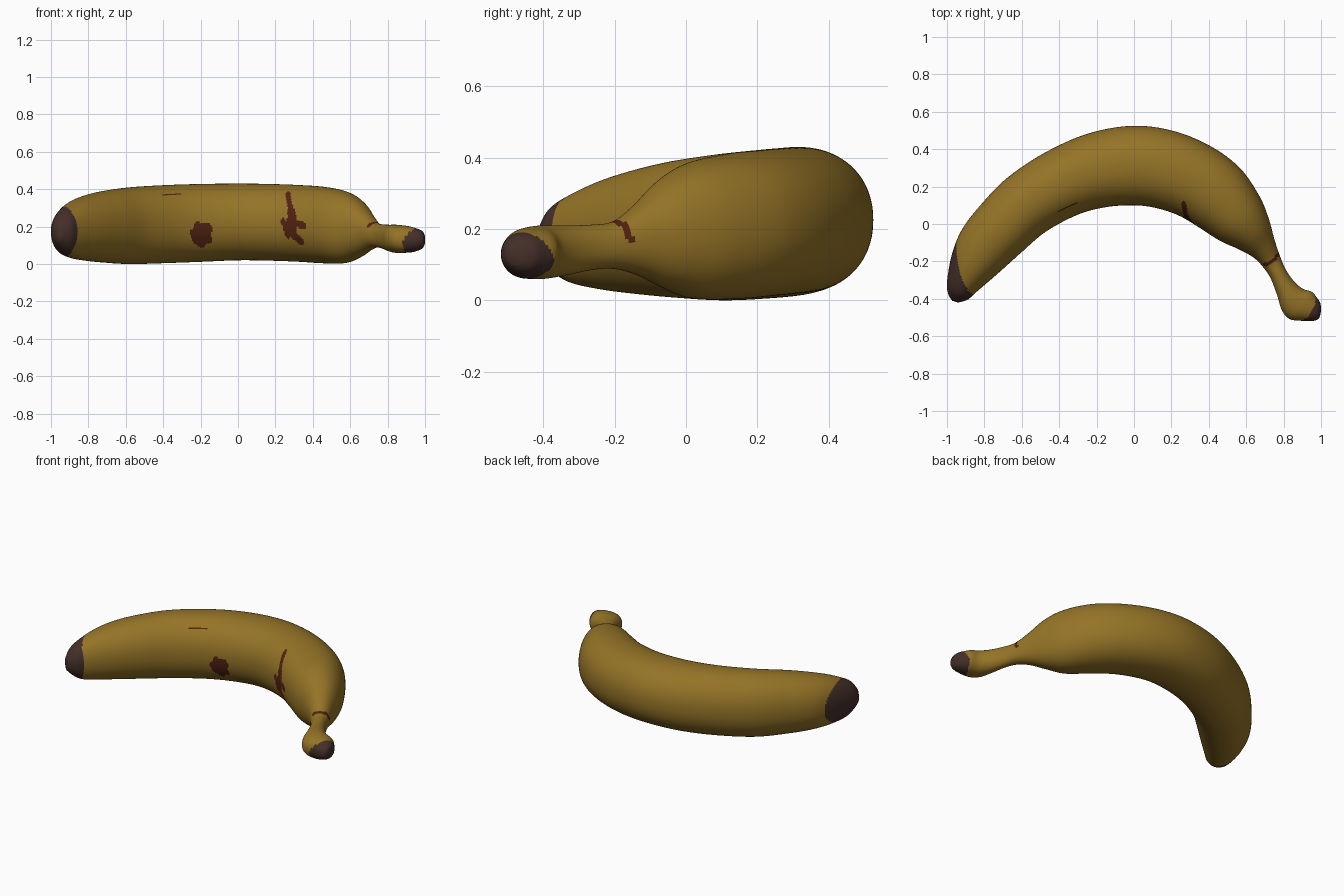
import bpy, bmesh, math
from mathutils import Vector

if "Cube" in bpy.data.objects:
    bpy.data.objects.remove(bpy.data.objects["Cube"])

# Cross-section stations: outer x, y, inner x, y, bottom z, top z
S = [
    (-.99, -.385, -.94, -.42, .12, .21), (-1.0, -.34, -.89, -.405, .085, .26),
    (-.995, -.27, -.85, -.37, .05, .295), (-.97, -.15, -.78, -.31, .03, .335),
    (-.92, -.03, -.70, -.24, .018, .365), (-.83, .09, -.60, -.15, .008, .39),
    (-.68, .245, -.47, -.04, .0, .41), (-.47, .385, -.30, .05, .005, .422),
    (-.24, .485, -.15, .09, .012, .428), (0, .525, 0, .10, .02, .43),
    (.22, .495, .12, .085, .018, .428), (.42, .41, .24, .045, .012, .422),
    (.57, .295, .35, -.02, .004, .412), (.67, .15, .46, -.09, .005, .388),
    (.72, .03, .56, -.135, .035, .34), (.75, -.08, .64, -.18, .07, .27),
    (.78, -.17, .69, -.23, .088, .222), (.81, -.24, .73, -.29, .085, .212),
    (.85, -.30, .765, -.38, .07, .21), (.90, -.345, .79, -.46, .06, .21),
    (.95, -.362, .83, -.507, .06, .205), (.975, -.39, .89, -.517, .064, .196),
    (.995, -.42, .96, -.518, .08, .18), (1.0, -.45, .99, -.505, .10, .16)]
SIDES = 144


def spline(a, b, c, d, t):
    return [.5 * (2 * q + (r - p) * t + (2 * p - 5 * q + 4 * r - s) * t * t
                  + (3 * q - p - 3 * r + s) * t ** 3) for p, q, r, s in zip(a, b, c, d)]


def centre(s):
    return Vector(((s[0] + s[2]) / 2, (s[1] + s[3]) / 2, (s[4] + s[5]) / 2))


# Smoothly interpolated stations
rows = []
for i in range(len(S) - 1):
    a, b, c, d = S[max(i - 1, 0)], S[i], S[i + 1], S[min(i + 2, len(S) - 1)]
    n = max(3, round((centre(c) - centre(b)).length / .0095))
    rows += [spline(a, b, c, d, k / n) for k in range(n)]
rows.append(S[-1])


def rounded(v):
    return math.copysign(abs(v) ** (2 / 2.15), v)


# Banana skin lofted through the stations
bm = bmesh.new()
rings = []
for s in rows:
    m = centre(s)
    side = Vector(((s[0] - s[2]) / 2, (s[1] - s[3]) / 2, 0))
    up = Vector((0, 0, (s[5] - s[4]) / 2))
    ring = []
    for k in range(SIDES):
        t = 2 * math.pi * k / SIDES
        ring.append(bm.verts.new(m + side * rounded(math.cos(t)) + up * rounded(math.sin(t))))
    rings.append(ring)
for r, q in zip(rings, rings[1:]):
    for k in range(SIDES):
        j = (k + 1) % SIDES
        bm.faces.new((r[k], r[j], q[j], q[k]))
# Slightly domed end caps
for ring, push in ((rings[0], Vector((-.007, -.008, 0))), (rings[-1], Vector((.003, -.002, 0)))):
    mid = bm.verts.new(sum((v.co for v in ring), Vector()) / SIDES + push)
    for k in range(SIDES):
        bm.faces.new((ring[k], ring[(k + 1) % SIDES], mid))
bmesh.ops.recalc_face_normals(bm, faces=bm.faces[:])
bm.normal_update()

# Bruises on the inner side: x, z to x, z, radius
BRUISES = [(-.195, .152, -.195, .168, .058), (-.40, .37, -.31, .374, .005),
           (.265, .372, .288, .28, .014), (.285, .28, .29, .18, .023),
           (.30, .22, .345, .205, .019), (.24, .23, .27, .15, .014),
           (.28, .17, .335, .118, .018)]


def bruised(x, z):
    for x0, z0, x1, z1, r in BRUISES:
        a, b, p = Vector((x0, z0)), Vector((x1, z1)), Vector((x, z))
        d = b - a
        t = min(1, max(0, (p - a).dot(d) / d.length_squared))
        wobble = 1 + .12 * math.sin(90 * x + 70 * z)
        if (p - a - d * t).length < r * wobble:
            return True
    return False


# Colour rules: dark tips, bruises and the neck scar
for f in bm.faces:
    f.smooth = True
    x, y, z = f.calc_center_median()
    blossom = x < -.974 - .3 * y - 1.8 * (z - .17) ** 2
    stem = x - .55 * (y + .52) > .872 + .6 * max(0, z - .11)
    scar = (.66 < x < .80 and abs((y + .23) - .7 * (x - .68) - .3 * (.2 - z)) < .013
            and z > .2 - .4 * (x - .68))
    if blossom or (stem and y < -.3):
        f.material_index = 1
    elif scar or (f.normal.y < 0 and x < .5 and bruised(x, z)):
        f.material_index = 2

me = bpy.data.meshes.new("banana")
bm.to_mesh(me)
bm.free()
ob = bpy.data.objects.new("banana", me)
bpy.context.collection.objects.link(ob)
for name, col in (("ripe_yellow", (.30, .173, .02, 1)), ("dark_tip", (.058, .028, .022, 1)),
                  ("bruise_brown", (.085, .016, .006, 1))):
    mat = bpy.data.materials.new(name)
    mat.diffuse_color = col
    mat.use_nodes = True
    mat.node_tree.nodes["Principled BSDF"].inputs["Base Color"].default_value = mat.diffuse_color
    me.materials.append(mat)
